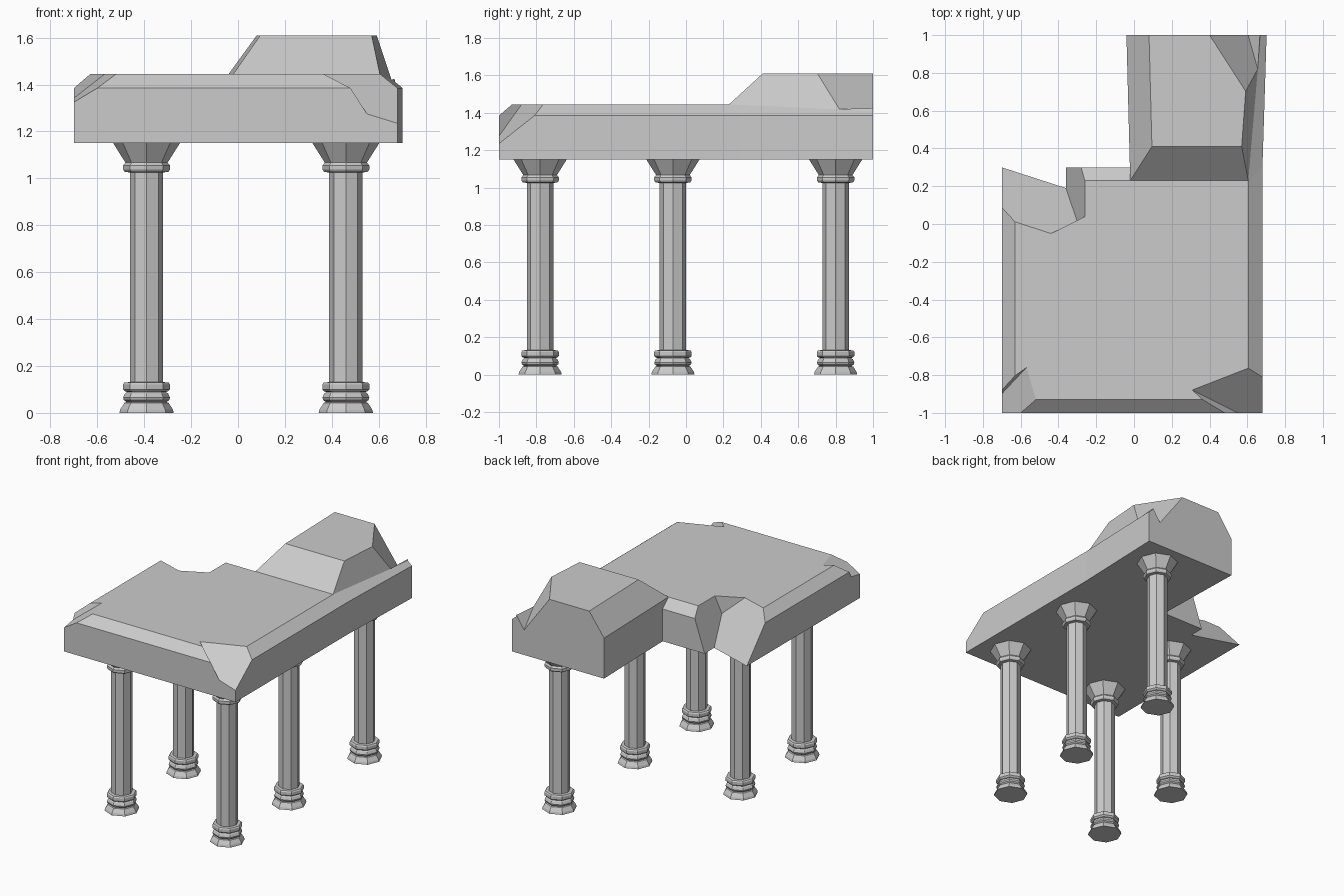
import bpy, bmesh, math
from mathutils import Vector

if "Cube" in bpy.data.objects:
    bpy.data.objects.remove(bpy.data.objects["Cube"])


def make_object(name, bm):
    bmesh.ops.recalc_face_normals(bm, faces=bm.faces[:])
    mesh = bpy.data.meshes.new(name)
    bm.to_mesh(mesh)
    bm.free()
    obj = bpy.data.objects.new(name, mesh)
    bpy.context.collection.objects.link(obj)
    return obj


def cell(name, inside, box, planes):
    """Convex block: a box trimmed by planes (3 points each), keeping the side holding 'inside'."""
    lo, hi = Vector(box[0]), Vector(box[1])
    bm = bmesh.new()
    bmesh.ops.create_cube(bm, size=1)
    for v in bm.verts:
        v.co = Vector([(lo[i] + hi[i]) / 2 + v.co[i] * (hi[i] - lo[i]) for i in range(3)])
    for pts in planes:
        a, b, c = map(Vector, pts)
        n = (b - a).cross(c - a).normalized()
        if n.dot(Vector(inside) - a) > 0:
            n = -n
        res = bmesh.ops.bisect_plane(bm, geom=bm.verts[:] + bm.edges[:] + bm.faces[:],
                                     plane_co=a, plane_no=n, clear_outer=True)
        rim = [e for e in res["geom_cut"] if isinstance(e, bmesh.types.BMEdge)]
        if len(rim) > 2:
            bmesh.ops.contextual_create(bm, geom=rim)
    return make_object(name, bm)


def combine(target, other, operation):
    mod = target.modifiers.new(operation, 'BOOLEAN')
    mod.operation, mod.object, mod.solver = operation, other, 'EXACT'
    other.hide_render = True
    bpy.context.view_layer.objects.active = target
    bpy.ops.object.modifier_apply(modifier=mod.name)
    bpy.data.objects.remove(other)


B, S, T, R = 1.15, 1.385, 1.445, 1.61   # underside, shoulder, slab top, ridge top

# Main slab with bevelled rim
slab = cell("stone_slab", (0, -0.3, 1.2), ((-0.70, -1, B), (0.68, 0.30, T)), [
    ((-1, -1, S), (1, -1, S), (0, -0.93, T)),
    ((-1, 0.30, S), (1, 0.30, S), (0, 0.23, T)),
    ((-0.70, -1, S), (-0.70, 1, S), (-0.63, 0, T)),
    ((0.68, -1, S), (0.68, 1, S), (0.605, 0, T)),
])

# Rear extension, at slab height
left_wall = ((-0.02, 0.23, B), (-0.04, 1, B), (-0.02, 0.23, T))
right_wall = ((0.68, 0.30, B), (0.702, 1, B), (0.68, 0.30, S))
extension = cell("rear_slab", (0.3, 0.6, 1.2), ((-0.2, 0, B), (0.9, 1, T)), [
    left_wall, right_wall,
    ((0.68, 0.30, S), (0.702, 1, S), (0.605, 0.23, T)),
])

# Raised headrest-like ridge
ridge = cell("ridge", (0.3, 0.7, 1.3), ((-0.2, 0, B), (0.9, 1, R)), [
    left_wall, right_wall,
    ((0, 0.23, T), (1, 0.23, T), (0, 0.41, R)),
    ((-0.02, 0.23, T), (-0.04, 1, T), (0.09, 0.6, R)),
    ((0.57, 0.41, R), (0.605, 0.23, T), (0.655, 0.82, 1.42)),
])
combine(slab, extension, 'UNION')
combine(slab, ridge, 'UNION')

# Broken corners: each chip is a wedge removed from the slab
chips = [
    # back left break
    ((-0.5, 0.5, 1.6), ((-1.2, -0.5, 0.9), (0.0, 0.8, 1.8)), [
        ((-0.70, 0.30, B), (-0.36, 0.19, B), (-0.44, -0.05, T)),
        ((-0.36, 0.19, B), (-0.36, 0.30, B), (-0.26, 0.04, T)),
        ((-0.44, -0.05, 1), (-0.26, 0.04, 1), (-0.26, 0.04, 2))]),
    # front left chip
    ((-0.7, -1.0, 1.6), ((-1, -1.3, 1), (-0.3, -0.5, 1.8)), [
        ((-0.70, -1, 1.325), (-0.60, -1, 1.385), (-0.70, -0.90, 1.342)),
        ((-0.70, -0.90, 1.34), (-0.57, -0.76, T), (-0.70, -0.88, 1.385))]),
    # front right chip
    ((0.7, -1.0, 1.5), ((0.1, -1.3, 1), (1, -0.5, 1.8)), [
        ((0.68, -1, 1.235), (0.68, -0.81, S), (0.55, -1, 1.275)),
        ((0.32, -0.89, T), (0.48, -1, S), (0.55, -1, 1.275))]),
    # back right chip on the ridge
    ((0.6, 1.0, 1.6), ((0.2, 0.5, 1.2), (1, 1.3, 1.8)), [
        ((0.40, 1, R), (0.58, 0.72, R), (0.655, 0.82, 1.42)),
        ((0.61, 1, 1.34), (0.655, 0.82, 1.42), (0.66, 1, 1.415))]),
]
for inside, box, planes in chips:
    combine(slab, cell("chip_cutter", inside, box, planes), 'DIFFERENCE')

# Octagonal columns: stacked base rings, shaft, collar and flared capital (radius, height)
profile = [(0.116, 0), (0.112, 0.015), (0.094, 0.043), (0.085, 0.046), (0.097, 0.055),
           (0.10, 0.065), (0.092, 0.083), (0.082, 0.089), (0.092, 0.092), (0.10, 0.10),
           (0.10, 0.122), (0.094, 0.13), (0.071, 0.131), (0.071, 1.025), (0.093, 1.028),
           (0.10, 1.038), (0.10, 1.055), (0.09, 1.067), (0.093, 1.072), (0.142, B)]


def column(name, x, y, sides=8):
    bm = bmesh.new()
    rings = [[bm.verts.new((x + r * math.cos(2 * math.pi * i / sides),
                            y + r * math.sin(2 * math.pi * i / sides), z))
              for i in range(sides)] for r, z in profile]
    for low, high in zip(rings, rings[1:]):
        for i in range(sides):
            j = (i + 1) % sides
            bm.faces.new((low[i], low[j], high[j], high[i]))
    bm.faces.new(rings[0][::-1])
    bm.faces.new(rings[-1])
    make_object(name, bm)


for name, x, y in [("front_left_column", -0.39, -0.78), ("front_right_column", 0.46, -0.78),
                   ("middle_left_column", -0.39, -0.07), ("middle_right_column", 0.46, -0.07),
                   ("rear_right_column", 0.46, 0.80)]:
    column(name, x, y)
